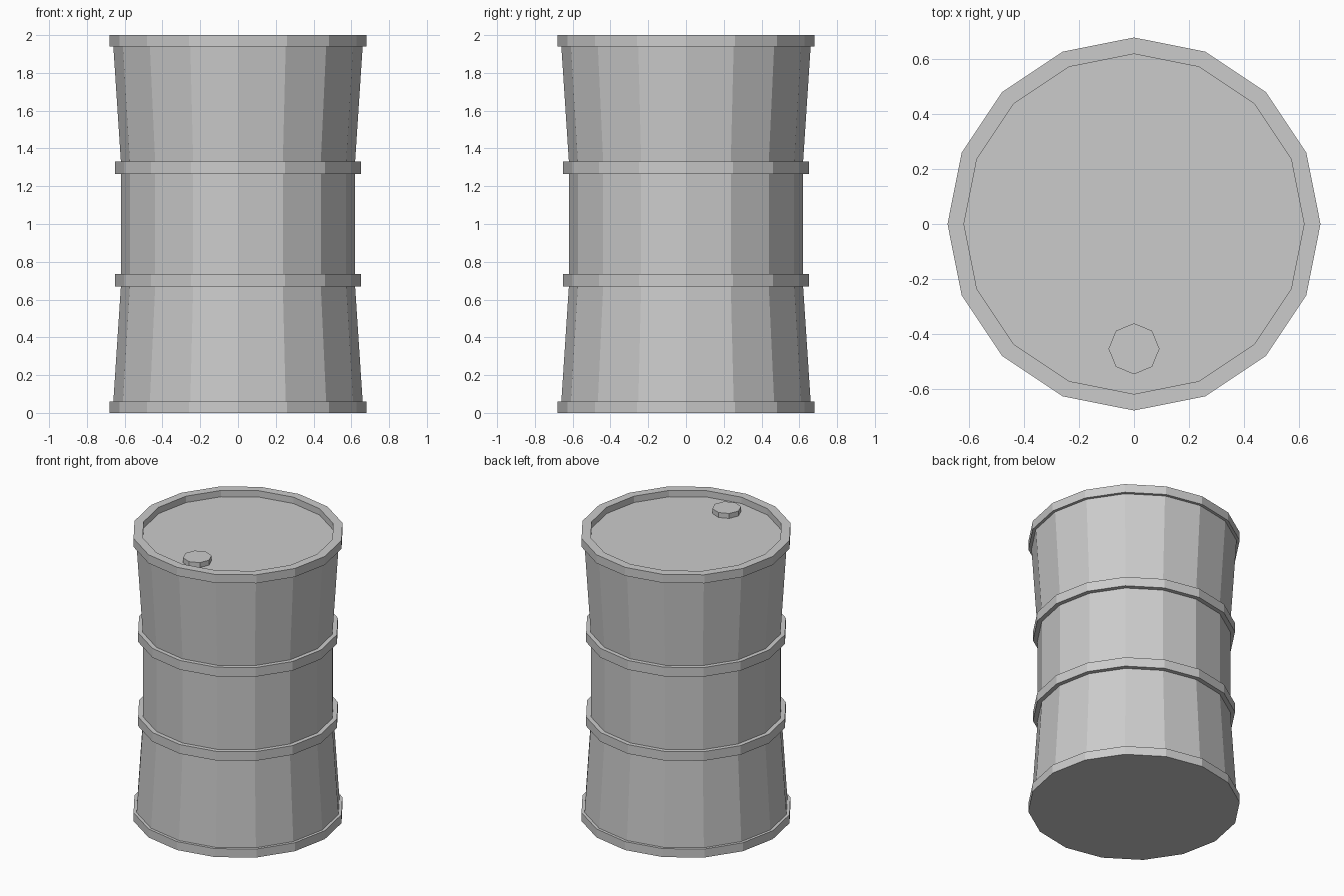
import bpy
import bmesh
from math import cos, sin, tau

cube = bpy.data.objects.get("Cube")
if cube:
    bpy.data.objects.remove(cube, do_unlink=True)

# Bare grey metal
metal = bpy.data.materials.new("grey_metal")
metal.use_nodes = True
grey = (0.6, 0.6, 0.6, 1)
metal.diffuse_color = grey
metal.node_tree.nodes["Principled BSDF"].inputs["Base Color"].default_value = grey


def lathe(name, profile, sides, centre=(0, 0), cap_bottom=False, cap_top=False):
    """Revolve (radius, height) points, listed upward along the outside."""
    bm = bmesh.new()
    rings = []
    for r, z in profile:
        rings.append([bm.verts.new((r * cos(tau * i / sides), r * sin(tau * i / sides), z))
                      for i in range(sides)])
    for low, high in zip(rings, rings[1:]):
        for i in range(sides):
            j = (i + 1) % sides
            bm.faces.new((low[i], low[j], high[j], high[i]))
    if cap_bottom:
        bm.faces.new(rings[0][::-1])
    if cap_top:
        bm.faces.new(rings[-1])
    mesh = bpy.data.meshes.new(name)
    bm.to_mesh(mesh)
    bm.free()
    mesh.materials.append(metal)
    obj = bpy.data.objects.new(name, mesh)
    obj.location = (*centre, 0)
    bpy.context.collection.objects.link(obj)
    return obj


SIDES = 16
RIM, FLARE, WAIST, HOOP = 0.68, 0.66, 0.62, 0.65
LID_Z = 1.955

# Lower half of the outer wall: base rim, flared wall, hoop, waist
lower = [(RIM, 0), (RIM, 0.06), (FLARE, 0.06), (WAIST, 0.67),
         (HOOP, 0.67), (HOOP, 0.735), (WAIST, 0.735)]
upper = [(r, 2 - z) for r, z in reversed(lower)]

# Drum wall with its top lip folding in and down to the lid
lip = [(WAIST, 2), (WAIST, LID_Z)]
lathe("drum_shell", lower + upper + lip, SIDES, cap_bottom=True)

# Recessed lid
lathe("drum_lid", [(WAIST, LID_Z)], SIDES, cap_top=True)

# Bung cap near the front edge of the lid
lathe("bung_cap", [(0.093, LID_Z), (0.093, 1.99)], 8, (0, -0.455), cap_top=True)
